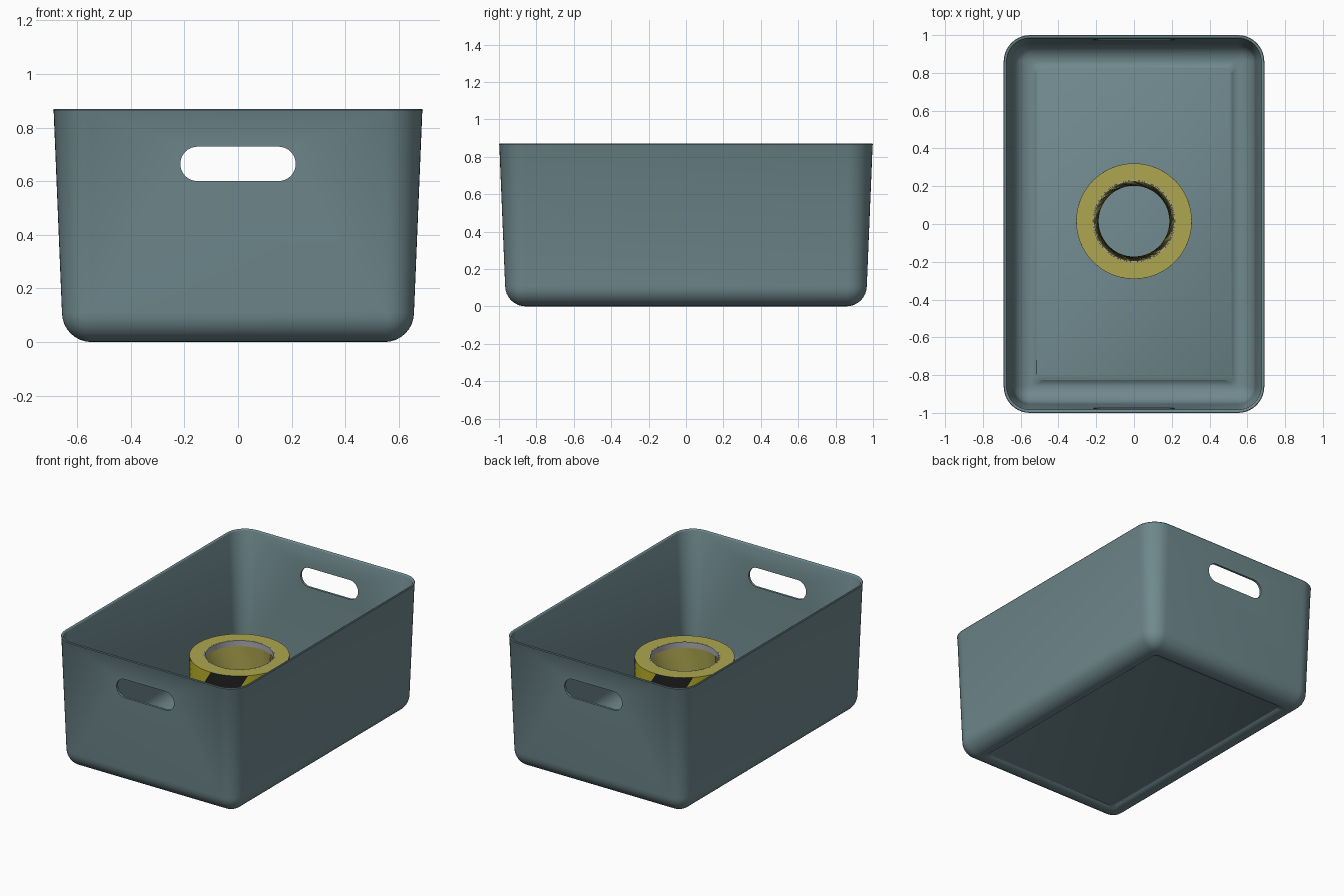
import bpy, bmesh
from math import sin, cos, pi, radians

if "Cube" in bpy.data.objects:
    bpy.data.objects.remove(bpy.data.objects["Cube"])

def material(name, rgb):
    m = bpy.data.materials.new(name)
    m.diffuse_color = (*rgb, 1)
    m.use_nodes = True
    m.node_tree.nodes["Principled BSDF"].inputs["Base Color"].default_value = m.diffuse_color
    return m

def finish(name, bm, mats):
    bmesh.ops.recalc_face_normals(bm, faces=bm.faces)
    me = bpy.data.meshes.new(name)
    bm.to_mesh(me)
    bm.free()
    ob = bpy.data.objects.new(name, me)
    bpy.context.collection.objects.link(ob)
    for m in mats:
        me.materials.append(m)
    return ob

def activate(ob):
    bpy.ops.object.select_all(action='DESELECT')
    ob.select_set(True)
    bpy.context.view_layer.objects.active = ob

def smooth(ob, angle=35):
    activate(ob)
    bpy.ops.object.shade_smooth_by_angle(angle=radians(angle))

def rounded_rect(hx, hy, r, n=10):
    pts = []
    for k, (sx, sy) in enumerate([(1, 1), (-1, 1), (-1, -1), (1, -1)]):
        for i in range(n + 1):
            a = (k + i / n) * pi / 2
            pts.append((sx * (hx - r) + r * cos(a), sy * (hy - r) + r * sin(a)))
    return pts

def bridge(bm, a, b, mat=lambda i: 0):
    n = len(a)
    for i in range(n):
        j = (i + 1) % n
        bm.faces.new((a[i], a[j], b[j], b[i])).material_index = mat(i)

teal = material("teal_plastic", (0.16, 0.25, 0.27))
yellow = material("yellow_tape", (0.50, 0.45, 0.02))
dull = material("tape_edge", (0.42, 0.38, 0.08))
black = material("black_tape", (0.015, 0.015, 0.015))
grey = material("grey_core", (0.42, 0.41, 0.42))

# Bin shell: rounded rectangles lofted along an (inset, height) profile
T, TOP, FIL = 0.015, 0.87, 0.11
def fillet(r, x0, z0, n=8):
    # from the floor edge up to the wall
    return [(x0 + r - r * sin(a), z0 + r - r * cos(a))
            for a in (i / n * pi / 2 for i in range(n + 1))]

outer = [(0.18, 0.015), (0.165, 0.003)] + fillet(FIL, 0.033, 0.0) + [(0.002, TOP - 0.008), (0.0, TOP - 0.004)]
inner = [(0.175, 0.03), (0.16, 0.018)] + fillet(FIL - T, 0.033 + T, T) + [(T + 0.002, TOP - 0.008), (T - 0.001, TOP - 0.002)]
profile = outer + [(0.003, TOP), (T - 0.004, TOP)] + inner[::-1]
bm = bmesh.new()
rings = []
for inset, z in profile:
    r = max(0.14 - inset, 0.03)
    rings.append([bm.verts.new((x, y, z)) for x, y in rounded_rect(0.69 - inset, 1.0 - inset, r)])
for a, b in zip(rings, rings[1:]):
    bridge(bm, a, b)
bm.faces.new(rings[0])
bm.faces.new(rings[-1])
storage_bin = finish("storage_bin", bm, [teal])

# Handle slots: one stadium cutter through both end walls
bm = bmesh.new()
ends = [[bm.verts.new((x, y, z + 0.665)) for x, z in rounded_rect(0.215, 0.064, 0.0635)] for y in (-1.2, 1.2)]
bridge(bm, *ends)
for e in ends:
    bm.faces.new(e)
cutter = finish("handle_cutter", bm, [teal])
cutter.hide_render = True
mod = storage_bin.modifiers.new("handle_slots", 'BOOLEAN')
mod.operation, mod.solver, mod.object = 'DIFFERENCE', 'EXACT', cutter
activate(storage_bin)
bpy.ops.object.modifier_apply(modifier=mod.name)
bpy.data.objects.remove(cutter)
smooth(storage_bin)

# Tape roll: annulus with twisted black stripes on its outer face
N, Z0, Z1, CY = 96, 0.03, 0.55, 0.015
def circle(bm, r, z, twist=0):
    return [bm.verts.new((r * cos(2 * pi * i / N + twist), CY + r * sin(2 * pi * i / N + twist), z)) for i in range(N)]

def stripe(i):
    return 2 if (i * 360 / N) % 90 < 42 else 0

bm = bmesh.new()
ROWS = 10
twists = [radians(-60 + 60 * k / ROWS) for k in range(ROWS + 1)]
wall = [circle(bm, 0.306, Z0 + (Z1 - Z0) * k / ROWS, t) for k, t in enumerate(twists)]
for a, b in zip(wall, wall[1:]):
    bridge(bm, a, b, stripe)
bore = [circle(bm, 0.216, Z0, twists[0]), circle(bm, 0.216, Z1, twists[-1])]
bridge(bm, wall[-1], bore[1], lambda i: 1)
bridge(bm, bore[1], bore[0], lambda i: 1)
bridge(bm, bore[0], wall[0], lambda i: 1)
smooth(finish("tape_roll", bm, [yellow, dull, black]))

# Cardboard core inside the roll
bm = bmesh.new()
tube = [circle(bm, r, z) for r, z in ((0.2155, Z0), (0.2155, Z1), (0.209, Z1), (0.209, Z0))]
for k in range(4):
    bridge(bm, tube[k], tube[(k + 1) % 4])
smooth(finish("tape_core", bm, [grey]))
